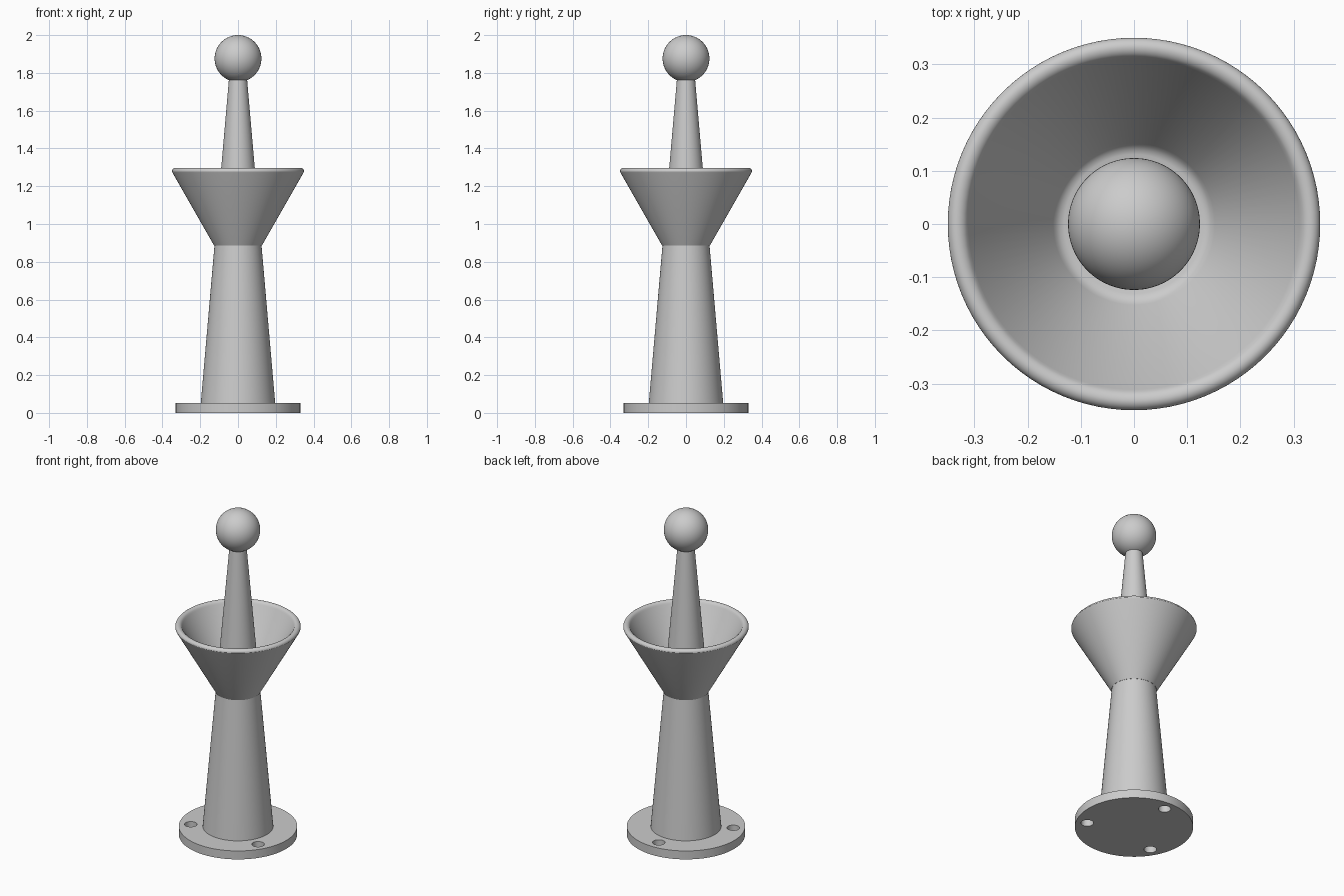
import bpy
import math
from math import cos, sin, pi

cube = bpy.data.objects.get("Cube")
if cube:
    bpy.data.objects.remove(cube, do_unlink=True)

GREY = (0.6, 0.6, 0.6, 1.0)
mat = bpy.data.materials.new("plain grey")
mat.use_nodes = True
mat.diffuse_color = GREY
mat.node_tree.nodes["Principled BSDF"].inputs["Base Color"].default_value = GREY


def finish(obj, name, angle=30):
    """Name, colour and smooth the part."""
    obj.name = name
    obj.data.materials.clear()
    obj.data.materials.append(mat)
    bpy.ops.object.select_all(action='DESELECT')
    obj.select_set(True)
    bpy.context.view_layer.objects.active = obj
    bpy.ops.object.shade_smooth_by_angle(angle=math.radians(angle))
    return obj


def cylinder(radius, depth, z, x=0, y=0, sides=96):
    bpy.ops.mesh.primitive_cylinder_add(vertices=sides, radius=radius, depth=depth, location=(x, y, z))
    return bpy.context.object


def lathe_ring(name, profile, sides=96):
    """Turn a closed (radius, height) profile around the z axis."""
    n = len(profile)
    verts = [(r * cos(2 * pi * i / sides), r * sin(2 * pi * i / sides), z)
             for i in range(sides) for r, z in profile]
    faces = []
    for i in range(sides):
        a, b = i * n, (i + 1) % sides * n
        for j in range(n):
            k = (j + 1) % n
            faces.append((a + j, b + j, b + k, a + k))
    mesh = bpy.data.meshes.new(name)
    mesh.from_pydata(verts, [], faces)
    obj = bpy.data.objects.new(name, mesh)
    bpy.context.collection.objects.link(obj)
    return finish(obj, name)


# Round base plate with three screw holes
plate = cylinder(0.33, 0.052, 0.026)
for i in range(3):
    a = pi / 2 + i * 2 * pi / 3
    drill = cylinder(0.035, 0.2, 0.026, 0.265 * cos(a), 0.265 * sin(a), 32)
    mod = plate.modifiers.new("screw hole", 'BOOLEAN')
    mod.operation = 'DIFFERENCE'
    mod.solver = 'EXACT'
    mod.object = drill
    bpy.context.view_layer.objects.active = plate
    bpy.ops.object.modifier_apply(modifier=mod.name)
    bpy.data.objects.remove(drill, do_unlink=True)
finish(plate, "base_plate")

# Tapered post running up through the cup
bpy.ops.mesh.primitive_cone_add(vertices=96, radius1=0.198, radius2=0.046,
                                depth=1.75, location=(0, 0, 0.915))
finish(bpy.context.object, "tapered_post")

# Flared cup with rounded rim and a filleted floor
cup = [(0.10, 0.885), (0.126, 0.885), (0.345, 1.268)]
cup += [(0.332 + 0.018 * cos(t), 1.279 + 0.018 * sin(t))
        for t in (i * pi / 12 for i in range(0, 7))]
cup += [(0.326, 1.296), (0.320, 1.293), (0.315, 1.288), (0.311, 1.280),
        (0.152, 1.002), (0.147, 0.995), (0.140, 0.989), (0.131, 0.986), (0.10, 0.985)]
lathe_ring("flared_cup", cup)

# Ball on top
bpy.ops.mesh.primitive_uv_sphere_add(segments=64, ring_count=32, radius=0.124, location=(0, 0, 1.876))
finish(bpy.context.object, "top_ball")
